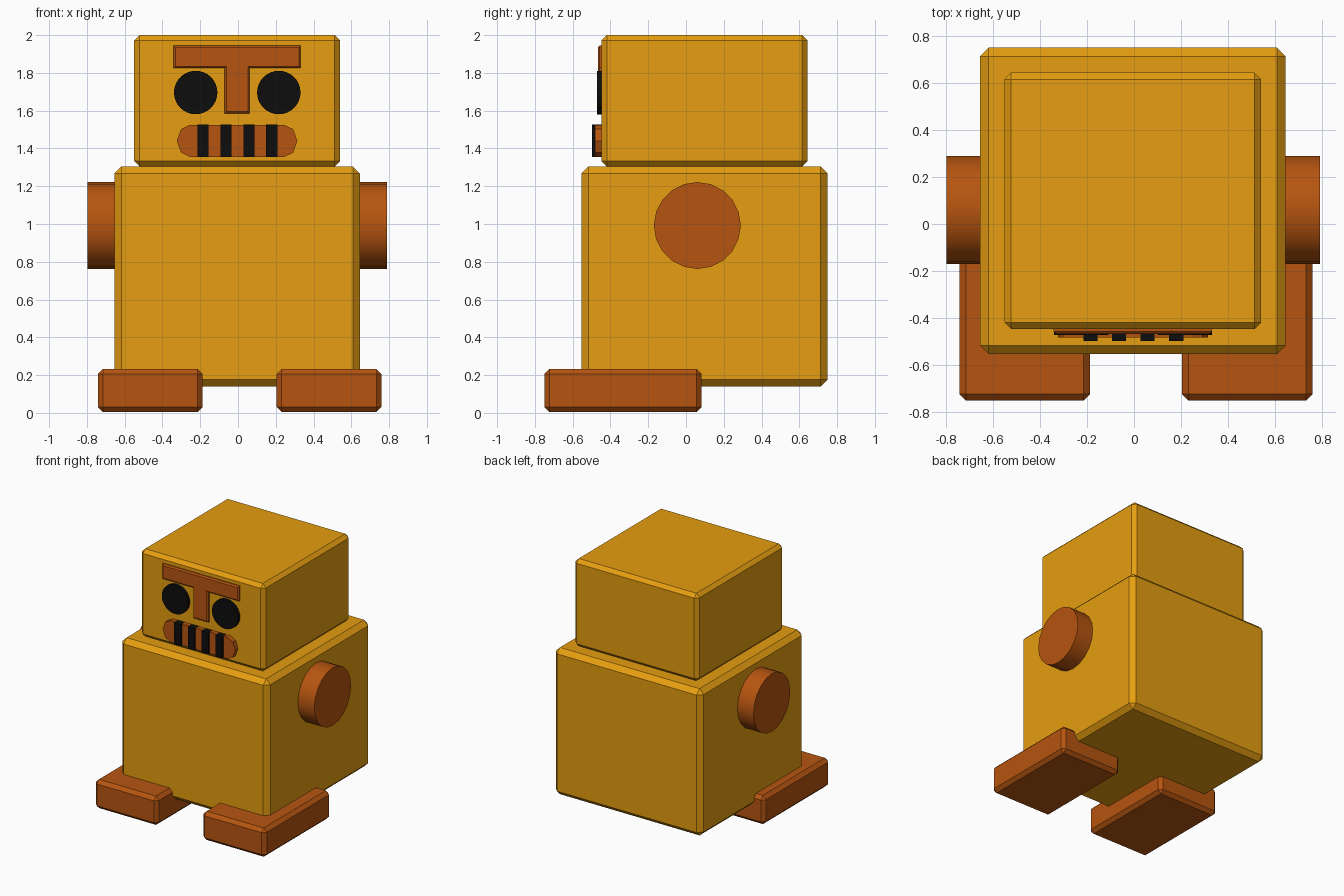
import bpy, bmesh, math
from mathutils import Matrix

if "Cube" in bpy.data.objects:
    bpy.data.objects.remove(bpy.data.objects["Cube"])


def material(name, rgb):
    m = bpy.data.materials.new(name)
    m.diffuse_color = (*rgb, 1)
    m.use_nodes = True
    m.node_tree.nodes["Principled BSDF"].inputs["Base Color"].default_value = m.diffuse_color
    return m


YELLOW = material("yellow", (0.79, 0.34, 0.005))
RUST = material("rust", (0.47, 0.09, 0.005))
BLACK = material("black", (0.004, 0.004, 0.004))


def finish(name, bm, mat, bevel=0):
    if bevel:
        bmesh.ops.bevel(bm, geom=bm.edges[:], offset=bevel, segments=1,
                        affect='EDGES', profile=0.5)
    bmesh.ops.recalc_face_normals(bm, faces=bm.faces[:])
    me = bpy.data.meshes.new(name)
    bm.to_mesh(me)
    bm.free()
    me.materials.append(mat)
    ob = bpy.data.objects.new(name, me)
    bpy.context.collection.objects.link(ob)
    return ob


def box(name, x, y, z, mat, bevel=0):
    bm = bmesh.new()
    size = [b - a for a, b in (x, y, z)]
    mid = [(a + b) / 2 for a, b in (x, y, z)]
    bmesh.ops.create_cube(bm, size=1, matrix=Matrix.Translation(mid) @ Matrix.Diagonal((*size, 1)))
    return finish(name, bm, mat, bevel)


def disc(name, centre, radius, depth, axis, sides, mat):
    bm = bmesh.new()
    turn = Matrix.Rotation(math.pi / 2, 4, 'Y' if axis == 'X' else 'X')
    bmesh.ops.create_cone(bm, cap_ends=True, segments=sides, radius1=radius, radius2=radius,
                          depth=depth, matrix=Matrix.Translation(centre) @ turn)
    ob = finish(name, bm, mat)
    bpy.context.view_layer.objects.active = ob
    ob.select_set(True)
    bpy.ops.object.shade_smooth_by_angle(angle=math.radians(30))
    ob.select_set(False)
    return ob


def plate(name, outline, y_back, y_front, mat, rim=0):
    # x-z outline pulled forward, with an optional chamfered front rim
    bm = bmesh.new()
    face = bm.faces.new([bm.verts.new((x, y_back, z)) for x, z in outline])
    ext = bmesh.ops.extrude_face_region(bm, geom=[face])
    new = [v for v in ext['geom'] if isinstance(v, bmesh.types.BMVert)]
    bmesh.ops.translate(bm, verts=new, vec=(0, y_front - y_back, 0))
    if rim:
        edges = [e for e in bm.edges if all(v in new for v in e.verts)]
        bmesh.ops.bevel(bm, geom=edges, offset=rim, segments=1, affect='EDGES', profile=0.5)
    return finish(name, bm, mat)


# body and head
box("body", (-0.655, 0.645), (-0.553, 0.75), (0.14, 1.305), YELLOW, 0.037)
box("head", (-0.55, 0.54), (-0.447, 0.643), (1.305, 2.0), YELLOW, 0.028)

# feet
box("left_foot", (-0.742, -0.187), (-0.75, 0.083), (0.005, 0.233), RUST, 0.027)
box("right_foot", (0.204, 0.759), (-0.75, 0.083), (0.005, 0.233), RUST, 0.027)

# arm stubs and eyes
for side, s in (("left", -1), ("right", 1)):
    disc(side + "_arm", (s * 0.693 - 0.003, 0.06, 0.992), 0.23, 0.2, 'X', 20, RUST)
    disc(side + "_eye", (s * 0.22 - 0.004, -0.452, 1.696), 0.115, 0.04, 'Y', 32, BLACK)

# T-shaped brow and nose
half = [(0.067, 1.585), (0.067, 1.825), (0.337, 1.825), (0.337, 1.945)]
brow = half + [(-x, z) for x, z in reversed(half)]
plate("brow_and_nose", [(x - 0.005, z) for x, z in brow], -0.43, -0.467, RUST, 0.01)

# mouth with faceted round ends
end = [(0.25, -0.085), (0.297, -0.062), (0.319, 0), (0.297, 0.062), (0.25, 0.085)]
mouth = end + [(-x, z) for x, z in reversed(end)]
plate("mouth", [(x - 0.005, z + 1.44) for x, z in mouth], -0.43, -0.483, RUST)

# grille bars
for i in range(4):
    x = -0.185 + i * 0.1215
    box(f"mouth_bar_{i + 1}", (x - 0.03, x + 0.03), (-0.497, -0.44), (1.354, 1.526), BLACK)
